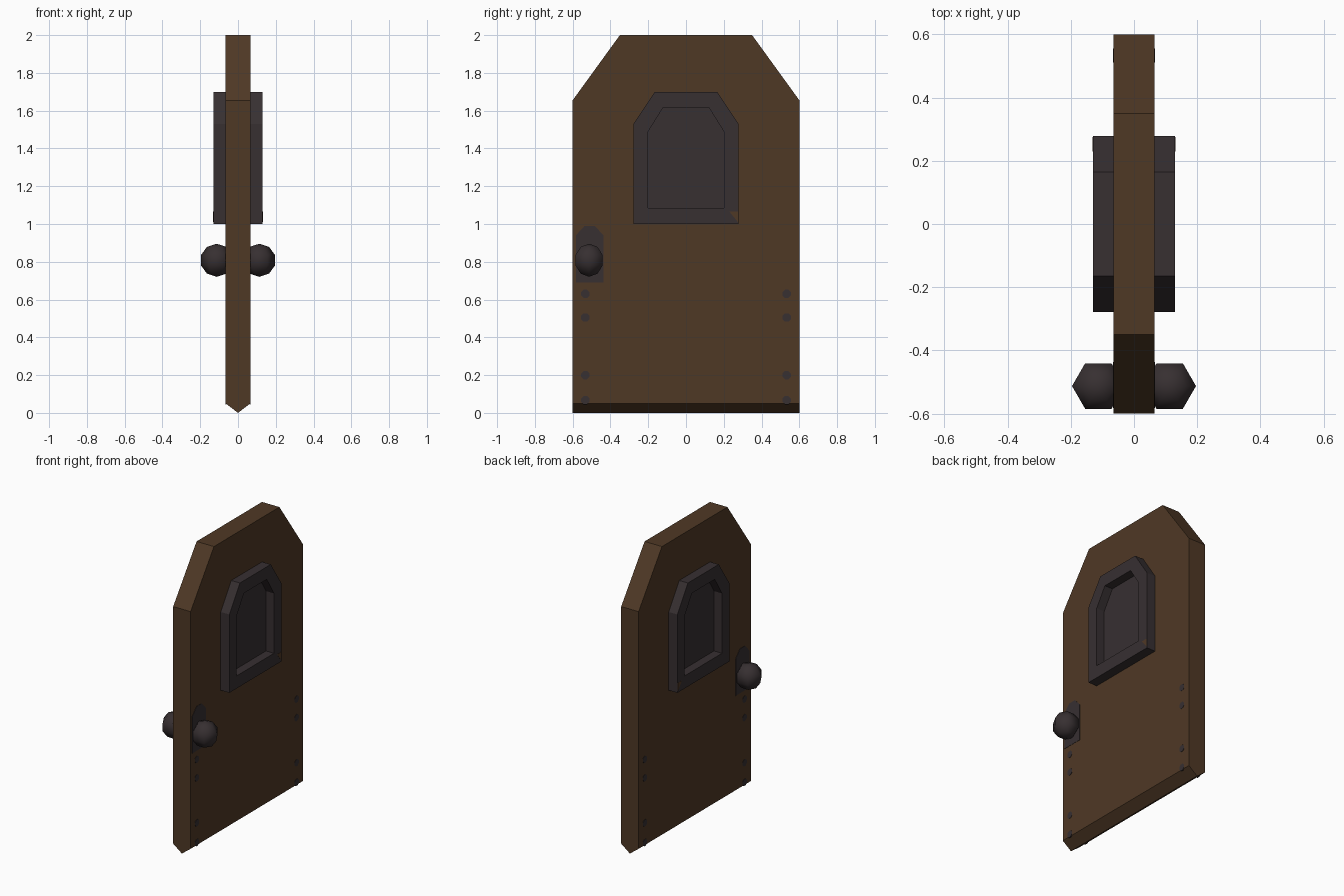
import bpy, bmesh, math

if "Cube" in bpy.data.objects:
    bpy.data.objects.remove(bpy.data.objects["Cube"])


def material(name, rgb):
    m = bpy.data.materials.new(name)
    m.diffuse_color = (*rgb, 1)
    m.use_nodes = True
    m.node_tree.nodes["Principled BSDF"].inputs["Base Color"].default_value = m.diffuse_color
    return m


WOOD = material("dark_wood", (0.078, 0.040, 0.0185))
IRON = material("dark_iron", (0.038, 0.029, 0.031))


def finish(bm, name, mat):
    bmesh.ops.recalc_face_normals(bm, faces=bm.faces)
    me = bpy.data.meshes.new(name)
    bm.to_mesh(me)
    bm.free()
    me.materials.append(mat)
    ob = bpy.data.objects.new(name, me)
    bpy.context.collection.objects.link(ob)
    return ob


def loft(loops):
    """Join (y-z outline, x position) loops and cap both ends."""
    bm = bmesh.new()
    rings = [[bm.verts.new((x, y, z)) for y, z in pts] for pts, x in loops]
    for a, b in zip(rings, rings[1:]):
        for i in range(len(a)):
            j = (i + 1) % len(a)
            bm.faces.new((a[i], a[j], b[j], b[i]))
    bm.faces.new(rings[0])
    bm.faces.new(rings[-1])
    return bm


def arch(half, bottom, shoulder, top_half, top, cy=0.0):
    """Rectangle with two clipped upper corners."""
    return [(cy - half, bottom), (cy + half, bottom), (cy + half, shoulder),
            (cy + top_half, top), (cy - top_half, top), (cy - half, shoulder)]


T = 0.065  # half thickness of the door

# Door slab, with its underside drawn down to a central ridge
outline = arch(0.6, 0.05, 1.655, 0.35, 2.0)
bm = loft([(outline, -T), (outline, T)])
base = min(bm.faces, key=lambda f: f.calc_center_median().z)
ridge = bmesh.ops.extrude_face_region(bm, geom=[base])["geom"]
for v in ridge:
    if isinstance(v, bmesh.types.BMVert):
        v.co.x, v.co.z = 0, 0
bmesh.ops.delete(bm, geom=[f for f in bm.faces if f.calc_area() < 1e-6 or f == base],
                 context='FACES_ONLY')
bmesh.ops.remove_doubles(bm, verts=bm.verts, dist=1e-4)
bmesh.ops.holes_fill(bm, edges=bm.edges, sides=4)
finish(bm, "door_slab", WOOD)

outer = arch(0.278, 1.0, 1.53, 0.165, 1.70)
inner = arch(0.20, 1.085, 1.49, 0.122, 1.615)
plate = arch(0.073, 0.69, 0.94, 0.027, 0.99, cy=-0.51)
chip = [(0.23, 1.065), (0.275, 1.065), (0.275, 1.01)]

for side, s in (("right", 1), ("left", -1)):
    # Window frame with recessed panel
    finish(loft([(outer, s * 0.05), (outer, s * 0.13), (inner, s * 0.13), (inner, s * 0.07)]),
           f"window_frame_{side}", IRON)
    # Small wooden chip on the frame corner
    finish(loft([(chip, s * 0.129), (chip, s * 0.1312)]), f"corner_chip_{side}", WOOD)
    # Knob plate
    finish(loft([(plate, s * 0.06), (plate, s * (T + 0.002))]), f"knob_plate_{side}", IRON)
    # Door knob
    bpy.ops.mesh.primitive_uv_sphere_add(segments=6, ring_count=5, radius=0.0875,
                                         location=(s * 0.113, -0.513, 0.808),
                                         rotation=(0, 0, math.pi / 2))
    knob = bpy.context.object
    knob.name = f"door_knob_{side}"
    knob.data.materials.append(IRON)
    bpy.ops.object.shade_smooth()
    # Rivets down both edges
    bm = bmesh.new()
    for y in (-0.533, 0.533):
        for z in (0.63, 0.505, 0.2, 0.067):
            ring = [(y + 0.024 * math.cos(a * math.pi / 4 + 0.39),
                     z + 0.024 * math.sin(a * math.pi / 4 + 0.39)) for a in range(8)]
            loops = [[bm.verts.new((x, p, q)) for p, q in ring]
                     for x in (s * 0.06, s * (T + 0.002))]
            for i in range(8):
                j = (i + 1) % 8
                bm.faces.new((loops[0][i], loops[0][j], loops[1][j], loops[1][i]))
            bm.faces.new(loops[0])
            bm.faces.new(loops[1])
    finish(bm, f"rivets_{side}", IRON)
